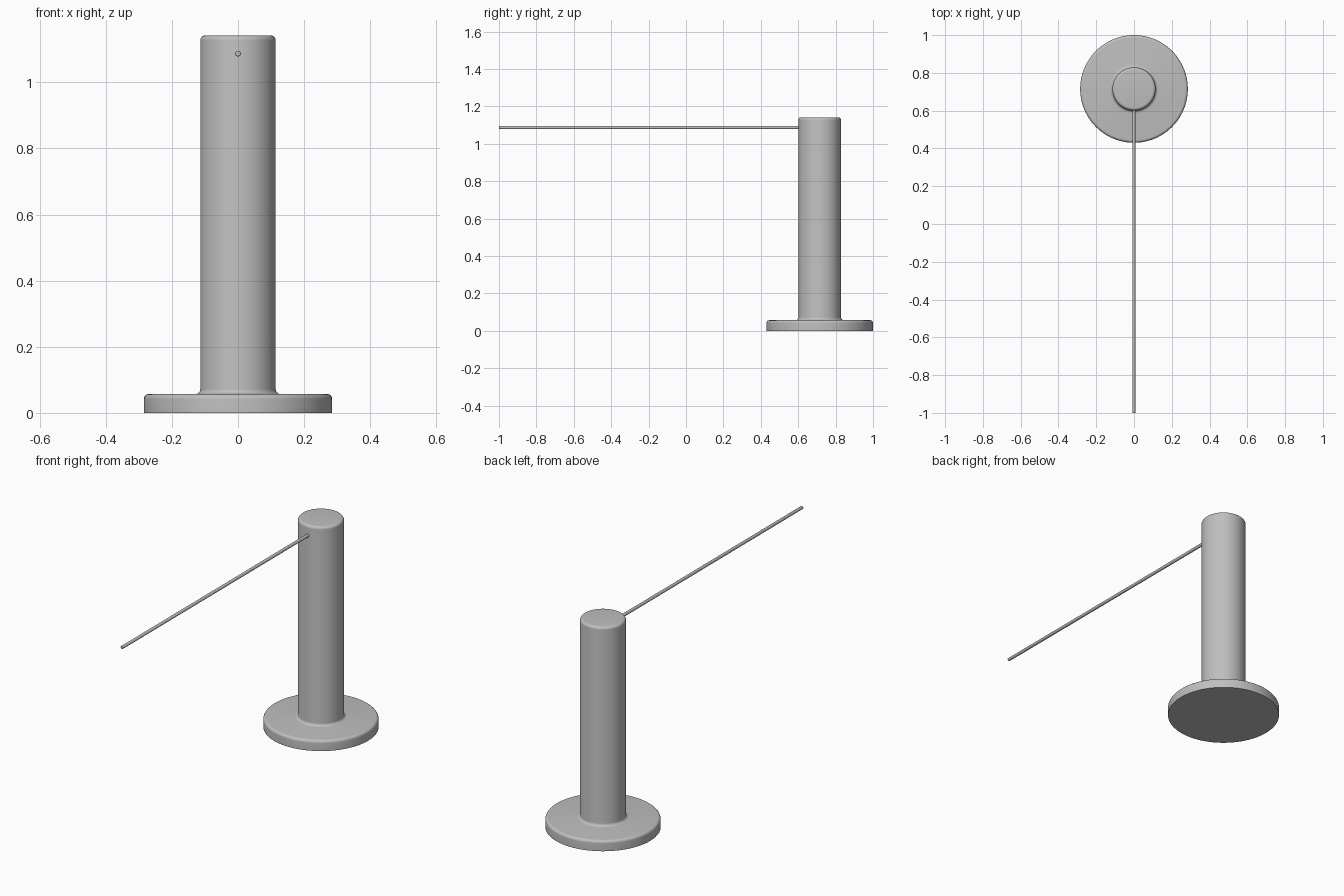
import bpy
from math import sin, cos, pi, radians

cube = bpy.data.objects.get("Cube")
if cube:
    bpy.data.objects.remove(cube)

grey = bpy.data.materials.new("light_grey")
grey.use_nodes = True
COLOUR = (0.52, 0.52, 0.52, 1)
grey.diffuse_color = COLOUR
grey.node_tree.nodes["Principled BSDF"].inputs["Base Color"].default_value = COLOUR


def arc(cr, cz, r, start, end, steps=6):
    """Points of a rounded corner in the (radius, height) plane."""
    angles = [radians(start + (end - start) * i / steps) for i in range(steps + 1)]
    return [(cr + r * cos(a), cz + r * sin(a)) for a in angles]


def lathe(name, profile, sides):
    """Revolve a profile about z and close both ends with flat caps."""
    verts, faces = [], []
    for r, z in profile:
        for i in range(sides):
            a = 2 * pi * i / sides
            verts.append((r * cos(a), r * sin(a), z))
    for j in range(len(profile) - 1):
        for i in range(sides):
            k = (i + 1) % sides
            faces.append((j * sides + i, j * sides + k,
                          (j + 1) * sides + k, (j + 1) * sides + i))
    faces.append(tuple(reversed(range(sides))))
    faces.append(tuple(range((len(profile) - 1) * sides, len(profile) * sides)))
    mesh = bpy.data.meshes.new(name)
    mesh.from_pydata(verts, [], faces)
    mesh.materials.append(grey)
    obj = bpy.data.objects.new(name, mesh)
    bpy.context.collection.objects.link(obj)
    bpy.ops.object.select_all(action="DESELECT")
    obj.select_set(True)
    bpy.context.view_layer.objects.active = obj
    bpy.ops.object.shade_smooth_by_angle(angle=radians(35))
    return obj


BASE_R, BASE_H = 0.285, 0.057
POST_R, TOP = 0.114, 1.142
ROUND = 0.015
CENTRE_Y = 1 - BASE_R

# Round foot and post in one turned piece, with rounded rims and a fillet
profile = [(BASE_R, 0)]
profile += arc(BASE_R - ROUND, BASE_H - ROUND, ROUND, 0, 90)
profile += arc(POST_R + ROUND, BASE_H + ROUND, ROUND, 270, 180)
profile += arc(POST_R - ROUND, TOP - ROUND, ROUND, 0, 90)
stand = lathe("post_with_foot", profile, 96)
stand.location = (0, CENTRE_Y, 0)

# Thin rod reaching forward from just inside the post
ROD_R, EDGE = 0.0085, 0.002
length = CENTRE_Y - POST_R + 0.02 + 1
rod = lathe("rod", [(ROD_R, 0)] + arc(ROD_R - EDGE, length - EDGE, EDGE, 0, 90, 3), 32)
rod.rotation_euler = (radians(90), 0, 0)
rod.location = (0, length - 1, 1.087)
